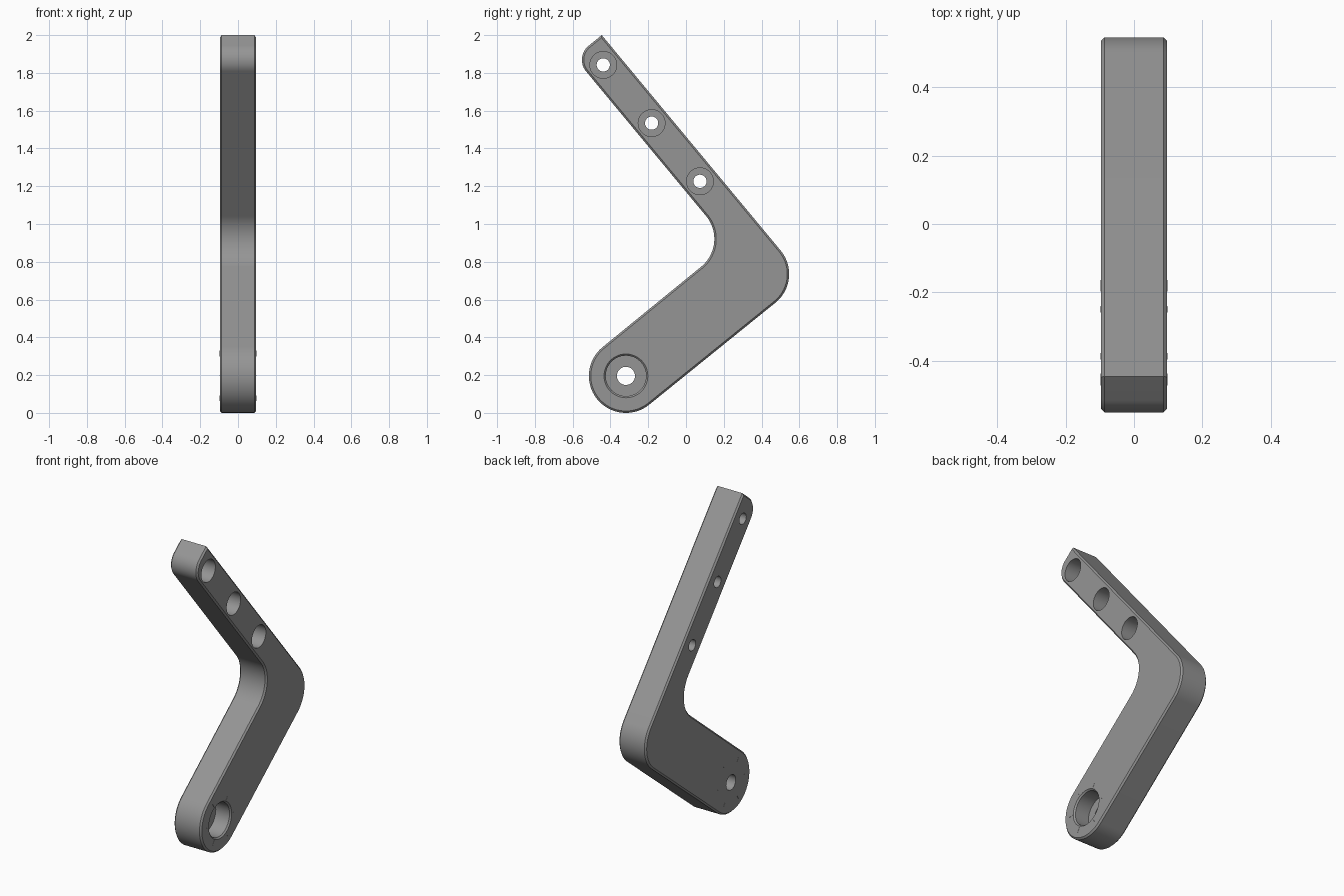
import bpy, bmesh, math

if "Cube" in bpy.data.objects:
    bpy.data.objects.remove(bpy.data.objects["Cube"])

HALF = 0.0965          # half thickness of the lever
HUB = (-0.318, 0.196)  # hub centre (y, z)

grey = bpy.data.materials.new("machined grey")
grey.diffuse_color = (0.30, 0.30, 0.30, 1)
grey.use_nodes = True
grey.node_tree.nodes["Principled BSDF"].inputs["Base Color"].default_value = grey.diffuse_color


def arc(c, r, a0, a1, n):
    """Points (y, z) along an arc, angles in degrees."""
    angles = [math.radians(a0 + (a1 - a0) * i / n) for i in range(n + 1)]
    return [(c[0] + r * math.cos(a), c[1] + r * math.sin(a)) for a in angles]


def finish(bm, name):
    bmesh.ops.recalc_face_normals(bm, faces=bm.faces)
    mesh = bpy.data.meshes.new(name)
    bm.to_mesh(mesh)
    bm.free()
    mesh.materials.append(grey)
    ob = bpy.data.objects.new(name, mesh)
    bpy.context.collection.objects.link(ob)
    return ob


def stepped_cutter(name, centre, rings):
    """Lathe about the x axis from (radius, x) pairs."""
    bm = bmesh.new()
    n = 48
    loops = []
    for r, x in rings:
        loops.append([bm.verts.new((x, y, z))
                      for y, z in arc(centre, r, 0, 360 - 360 / n, n - 1)])
    for a, b in zip(loops, loops[1:]):
        for i in range(n):
            j = (i + 1) % n
            bm.faces.new((a[i], a[j], b[j], b[i]))
    bm.faces.new(loops[0])
    bm.faces.new(loops[-1])
    ob = finish(bm, name)
    ob.hide_render = True
    return ob


# Bent lever outline: hub, outer elbow, square tip, rounded tip, inner elbow
outline = arc(HUB, 0.196, 129.3, 308.8, 40)
outline += arc((0.351, 0.735), 0.195, -51.2, 39.5, 24)
outline += [(-0.446, 2.0)]
outline += arc((-0.455, 1.869), 0.096, 129.5, 219.5, 20)
outline += arc((-0.040, 0.921), 0.19, 39.5, -50.7, 24)

bm = bmesh.new()
base = bm.faces.new([bm.verts.new((-HALF, y, z)) for y, z in outline])
extruded = bmesh.ops.extrude_face_region(bm, geom=[base])["geom"]
bmesh.ops.translate(bm, vec=(2 * HALF, 0, 0),
                    verts=[g for g in extruded if isinstance(g, bmesh.types.BMVert)])
bmesh.ops.recalc_face_normals(bm, faces=bm.faces)
# Small chamfer around both side faces
rim = [e for e in bm.edges if abs(e.verts[0].co.x - e.verts[1].co.x) < 1e-5]
bmesh.ops.bevel(bm, geom=rim, offset=0.01, segments=1, affect='EDGES')
lever = finish(bm, "bent_lever")

# Counterbored screw holes and the chamfered hub bore
cutters = []
for i, c in enumerate([(-0.438, 1.842), (-0.182, 1.534), (0.074, 1.226)]):
    cutters.append(stepped_cutter(f"screw_hole_{i}", c, [
        (0.035, -0.2), (0.035, -0.01), (0.071, -0.01), (0.071, 0.2)]))
cutters.append(stepped_cutter("hub_bore", HUB, [
    (0.048, -0.2), (0.048, -0.01), (0.107, -0.01), (0.107, HALF - 0.009),
    (0.116, HALF), (0.116, 0.2)]))

bpy.context.view_layer.objects.active = lever
for c in cutters:
    mod = lever.modifiers.new(c.name, 'BOOLEAN')
    mod.operation = 'DIFFERENCE'
    mod.solver = 'EXACT'
    mod.object = c
    bpy.ops.object.modifier_apply(modifier=mod.name)
for c in cutters:
    bpy.data.objects.remove(c)

bpy.ops.object.select_all(action='DESELECT')
lever.select_set(True)
bpy.ops.object.shade_smooth_by_angle(angle=math.radians(25))

# Fine index ticks around the hub on both sides
bm = bmesh.new()
for side in (-1, 1):
    for k in range(6):
        a = math.radians(60 * k)
        u, v = (math.cos(a), math.sin(a)), (-math.sin(a), math.cos(a))
        cube = bmesh.ops.create_cube(bm, size=1)["verts"]
        for p in cube:
            r = 0.137 + p.co.y * 0.034
            w = p.co.z * 0.003
            p.co = (side * HALF + p.co.x * 0.002,
                    HUB[0] + u[0] * r + v[0] * w,
                    HUB[1] + u[1] * r + v[1] * w)
finish(bm, "hub_index_ticks")
